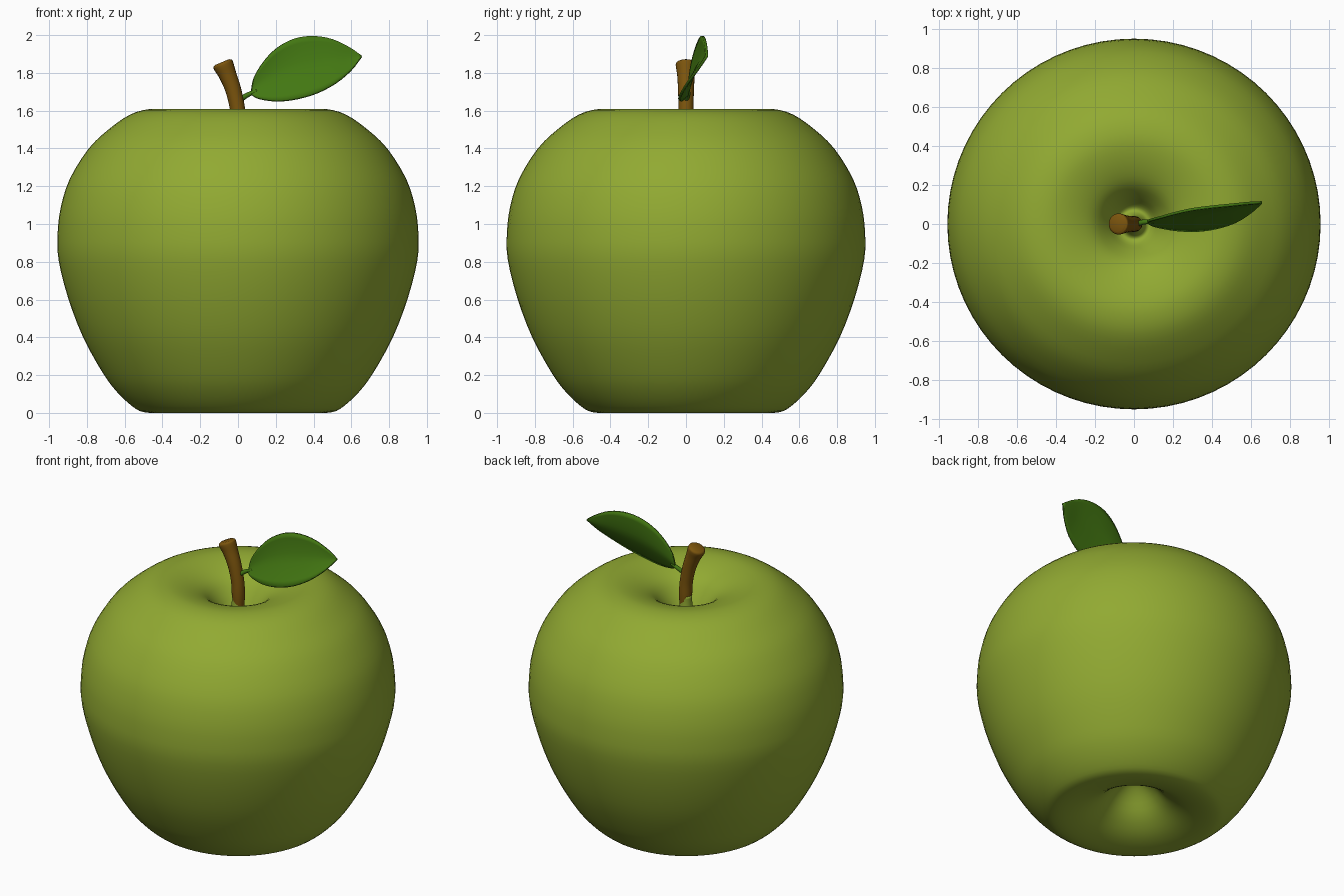
import bpy, bmesh, math
from mathutils import Vector

if "Cube" in bpy.data.objects:
    bpy.data.objects.remove(bpy.data.objects["Cube"])


def material(name, rgb):
    m = bpy.data.materials.new(name)
    m.diffuse_color = (*rgb, 1)
    m.use_nodes = True
    m.node_tree.nodes["Principled BSDF"].inputs["Base Color"].default_value = m.diffuse_color
    return m


GREEN = material("apple green", (0.285, 0.40, 0.032))
BROWN = material("stem brown", (0.20, 0.090, 0.004))
LEAF = material("leaf green", (0.056, 0.185, 0.006))


def smooth_path(pts, steps):
    """Catmull-Rom curve through the given points."""
    p = [Vector(q) for q in pts]
    p = [2 * p[0] - p[1]] + p + [2 * p[-1] - p[-2]]
    out = []
    for i in range(1, len(p) - 2):
        a, b, c, d = p[i - 1:i + 3]
        for k in range(steps):
            t = k / steps
            out.append(0.5 * (2 * b + (c - a) * t + (2 * a - 5 * b + 4 * c - d) * t * t
                              + (3 * b - a - 3 * c + d) * t ** 3))
    return out + [p[-2]]


def finish(name, bm, mat):
    bmesh.ops.remove_doubles(bm, verts=bm.verts, dist=1e-5)
    bmesh.ops.recalc_face_normals(bm, faces=bm.faces)
    me = bpy.data.meshes.new(name)
    bm.to_mesh(me)
    bm.free()
    me.materials.append(mat)
    me.polygons.foreach_set("use_smooth", [True] * len(me.polygons))
    ob = bpy.data.objects.new(name, me)
    bpy.context.collection.objects.link(ob)
    return ob


def skin_rings(bm, rings):
    """Bridge closed rings of points and cap both ends."""
    vs = [[bm.verts.new(p) for p in r] for r in rings]
    n = len(vs[0])
    for a, b in zip(vs, vs[1:]):
        for j in range(n):
            bm.faces.new((a[j], a[(j + 1) % n], b[(j + 1) % n], b[j]))
    bm.faces.new(vs[0])
    bm.faces.new(vs[-1])


def tube(name, pts, mat, steps=5, n=20):
    """Tube through (x, y, z, radius) points."""
    path = smooth_path(pts, steps)
    rings = []
    for i, p in enumerate(path):
        t = (path[min(i + 1, len(path) - 1)] - path[max(i - 1, 0)]).to_3d().normalized()
        v = Vector((0, 1, 0))
        u = v.cross(t).normalized()
        v = t.cross(u)
        rings.append([p.to_3d() + p.w * (u * math.cos(a) + v * math.sin(a))
                      for a in (2 * math.pi * k / n for k in range(n))])
    bm = bmesh.new()
    skin_rings(bm, rings)
    return finish(name, bm, mat)


# Apple body: lathed profile with a dimple at each end and skin rising round the stem
profile = [(0.01, 0.26), (0.06, 0.24), (0.12, 0.19), (0.20, 0.10), (0.30, 0.035), (0.41, 0.004),
           (0.50, 0.004), (0.56, 0.035), (0.64, 0.11), (0.715, 0.21), (0.82, 0.40), (0.90, 0.61),
           (0.95, 0.81), (0.955, 0.95), (0.938, 1.09), (0.89, 1.24), (0.79, 1.40), (0.68, 1.505),
           (0.57, 1.58), (0.47, 1.608), (0.38, 1.603), (0.28, 1.572), (0.20, 1.525), (0.14, 1.45),
           (0.10, 1.385), (0.07, 1.37), (0.045, 1.41), (0.038, 1.47), (0.038, 1.52)]
SEG = 72
bm = bmesh.new()
skin_rings(bm, [[(p.x * math.cos(a), 0.993 * p.x * math.sin(a), p.y)
                 for a in (2 * math.pi * k / SEG for k in range(SEG))]
                for p in smooth_path(profile, 3)])
finish("apple_body", bm, GREEN)

# Stem: leaning, flaring, with a softly rounded cut end
tube("stem", [(0.003, 0, 1.42, 0.034), (0.003, 0, 1.52, 0.040), (-0.003, 0, 1.61, 0.040),
              (-0.025, 0, 1.71, 0.042), (-0.055, 0, 1.79, 0.047), (-0.075, 0, 1.835, 0.054),
              (-0.082, 0, 1.850, 0.052), (-0.085, 0, 1.857, 0.040)], BROWN)

# Leaf stalk
tube("leaf_stalk", [(0.015, 0.0, 1.66, 0.014), (0.05, 0.01, 1.683, 0.013),
                    (0.10, 0.012, 1.705, 0.010)], LEAF, n=12)

# Leaf blade: (x, z) edges, tilted back and cupped along the midrib
upper = smooth_path([(0.068, 0.012, 1.69), (0.085, 0.02, 1.775), (0.14, 0.035, 1.865),
                     (0.21, 0.055, 1.935), (0.30, 0.075, 1.982), (0.40, 0.088, 1.995),
                     (0.50, 0.098, 1.978), (0.59, 0.107, 1.935), (0.655, 0.11, 1.89)], 3)
lower = smooth_path([(0.068, 0.008, 1.688), (0.10, -0.008, 1.668), (0.16, -0.022, 1.655),
                     (0.23, -0.032, 1.652), (0.32, -0.035, 1.665), (0.42, -0.022, 1.695),
                     (0.52, 0.01, 1.748), (0.60, 0.06, 1.815), (0.655, 0.108, 1.886)], 3)
COLS = 10
bm = bmesh.new()
grid = []
for i, (a, b) in enumerate(zip(lower, upper)):
    width = (b - a).length
    row = []
    for k in range(COLS + 1):
        t = k / COLS
        p = a.lerp(b, t)
        p.y += 0.10 * width * (1 - abs(2 * t - 1) ** 1.5)
        row.append(bm.verts.new(p))
    grid.append(row)
for r, s in zip(grid, grid[1:]):
    for k in range(COLS):
        bm.faces.new((r[k], r[k + 1], s[k + 1], s[k]))
leaf = finish("leaf", bm, LEAF)
mod = leaf.modifiers.new("thickness", "SOLIDIFY")
mod.thickness = 0.014
mod.offset = 0
